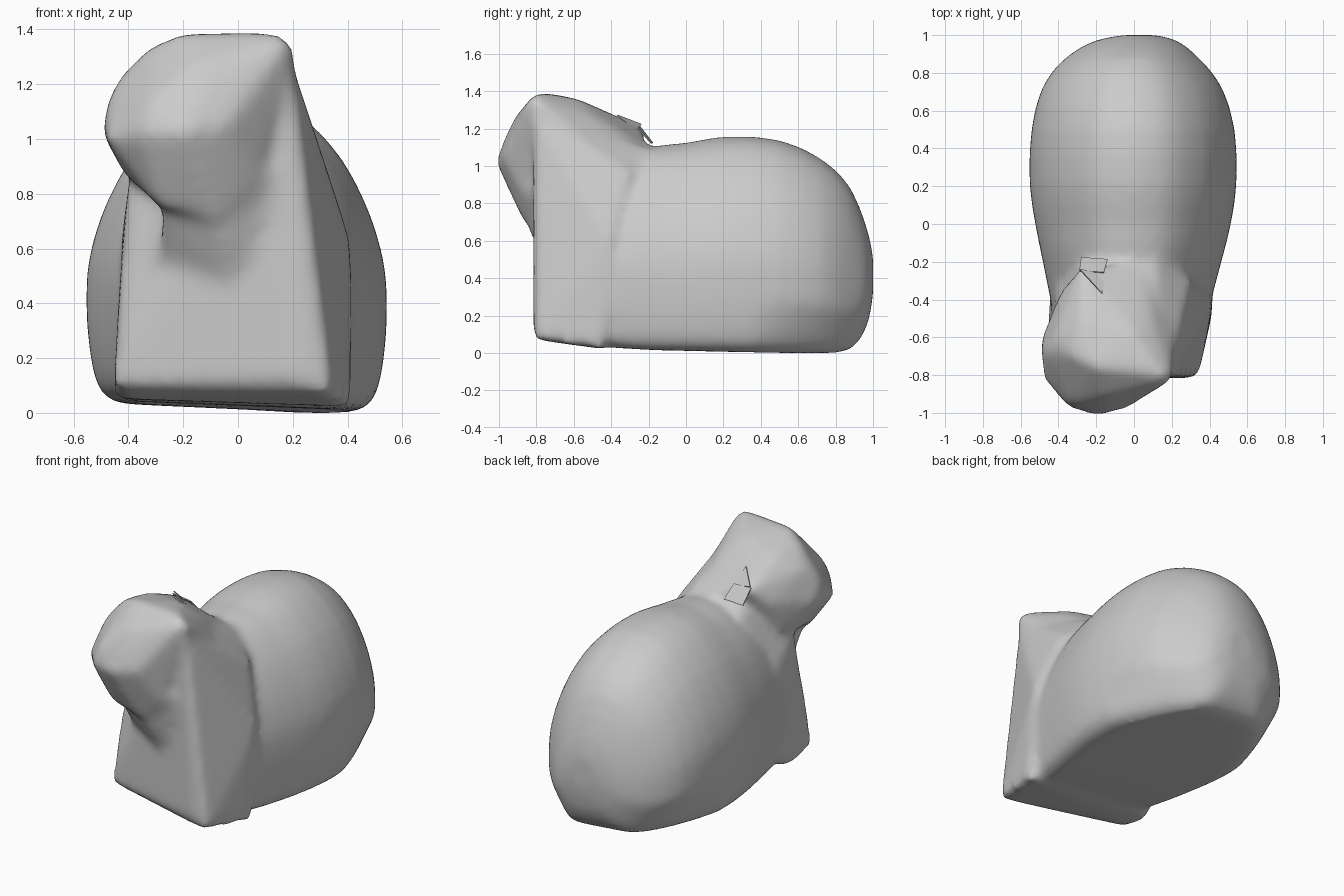
import bpy, bmesh

cube = bpy.data.objects.get("Cube")
if cube:
    bpy.data.objects.remove(cube, do_unlink=True)

grey = bpy.data.materials.new("plain grey")
grey.use_nodes = True
colour = (0.6, 0.6, 0.6, 1)
grey.diffuse_color = colour
grey.node_tree.nodes["Principled BSDF"].inputs["Base Color"].default_value = colour


def finish(bm, name):
    """Turn a bmesh into a grey object in the scene."""
    mesh = bpy.data.meshes.new(name)
    bm.to_mesh(mesh)
    bm.free()
    mesh.materials.append(grey)
    obj = bpy.data.objects.new(name, mesh)
    bpy.context.collection.objects.link(obj)
    return obj


def add_hull(bm, points):
    """Add the closed convex solid around the given points."""
    part = bmesh.new()
    for p in points:
        part.verts.new(p)
    out = bmesh.ops.convex_hull(part, input=part.verts[:])
    loose = {g for g in out["geom_interior"] + out["geom_unused"]
             if isinstance(g, bmesh.types.BMVert)}
    bmesh.ops.delete(part, geom=list(loose), context="VERTS")
    temp = bpy.data.meshes.new("temp")
    part.to_mesh(temp)
    part.free()
    bm.from_mesh(temp)
    bpy.data.meshes.remove(temp)


def refine(rows):
    """Insert a smooth in-between row into every gap."""
    result = [rows[0]]
    for i in range(len(rows) - 1):
        b, c = rows[i], rows[i + 1]
        a, d = rows[max(i - 1, 0)], rows[min(i + 2, len(rows) - 1)]
        result.append(tuple((9 * (q + r) - p - s) / 16
                            for p, q, r, s in zip(a, b, c, d)))
        result.append(c)
    return result


def add_loft(bm, sections, half):
    """Skin egg-shaped sections set along y: (y, left, right, bottom, top)."""
    rings = []
    outline = half + [(-w, h) for w, h in reversed(half[:-1])]
    for y, x0, x1, z0, z1 in sections:
        mid, wide = (x0 + x1) / 2, (x1 - x0) / 2
        # the base narrows towards the rump and leans lower on the +x side
        taper = max(0, y - 0.35) * 0.6
        ring = []
        for w, h in outline:
            x = mid + wide * w * (1 - taper * max(0, 1 - h * 4))
            z = z0 + (z1 - z0) * h - 0.02 * w * (1 - h)
            ring.append(bm.verts.new((x, y, z)))
        rings.append(ring)
    n = len(outline)
    for a, b in zip(rings, rings[1:]):
        for i in range(n):
            j = (i + 1) % n
            bm.faces.new((a[i], a[j], b[j], b[i]))
    bm.faces.new(rings[0])
    bm.faces.new(rings[-1])


bm = bmesh.new()

# Rounded body with a flat base
egg = [(.8, 0), (.9, .03), (.96, .1), (1, .25), (1, .42), (.95, .54),
       (.86, .66), (.7, .8), (.47, .92), (.25, .98), (0, 1)]
body = [
    (-.5, -.42, .38, .05, .98), (-.2, -.48, .46, .03, 1.1),
    (0, -.52, .51, .025, 1.125), (.22, -.55, .54, .02, 1.16),
    (.5, -.54, .53, .015, 1.14), (.73, -.48, .46, .015, 1.035),
    (.88, -.36, .34, .03, .885), (.97, -.21, .23, .16, .66),
    (1, -.06, .12, .32, .52)]
add_loft(bm, refine(body), refine(egg))

# Chest and neck, with a foot corner at +x and a slope up to the ear
add_hull(bm, [
    (-.41, -.54, .05), (-.45, -.63, .1), (-.45, -.63, .18), (-.42, -.53, .42),
    (-.4, -.53, .85), (-.45, -.38, .05), (-.42, -.35, .7), (.34, -.81, .07),
    (.32, -.81, .16), (.22, -.82, .12), (.2, -.79, .5), (.31, -.73, .45),
    (.14, -.81, .85), (.26, -.72, .85), (.19, -.82, 1.3), (.42, -.45, .02),
    (.38, -.62, .3), (.42, -.4, .6), (.3, -.3, .95), (.26, -.42, 1.05),
    (.22, -.62, 1.17), (.1, -.15, 1.08), (-.25, -.2, 1.07)])

# Throat blending the chin into the chest
add_hull(bm, [
    (-.28, -.8, .74), (-.08, -.86, .7), (.12, -.84, .9), (.12, -.76, .55),
    (0, -.74, .42), (-.3, -.6, .45), (-.2, -.5, .85), (.12, -.6, .8)])

# Head turned towards -x, with the raised ear corner at +x
add_hull(bm, [
    (-.5, -.63, 1.03), (-.48, -.82, 1), (-.47, -.68, 1.17), (-.42, -.6, 1.24),
    (-.32, -.7, 1.34), (-.2, -.76, 1.39), (.13, -.79, 1.395),
    (.2, -.83, 1.37), (.21, -.72, 1.2), (0, -.58, 1.36), (.1, -.5, 1.26),
    (-.38, -.34, 1.1), (-.28, -.22, 1.2), (-.28, -.5, 1.32),
    (-.12, -.24, 1.16), (.05, -.2, 1.09), (.22, -.4, 1.04), (-.4, -.42, .9),
    (-.41, -.6, .86), (-.28, -.86, .74), (-.08, -.87, .7), (.06, -.86, .82),
    (-.36, -.97, 1.02), (-.2, -1.02, 1.02), (-.04, -.98, 1.05),
    (-.32, -.95, 1.13), (-.15, -.97, 1.15), (-.15, -.91, 1.27)])

bmesh.ops.recalc_face_normals(bm, faces=bm.faces[:])
figure = finish(bm, "animal_figure")

# Melt the solids into one soft skin
remesh = figure.modifiers.new("Merge", "REMESH")
remesh.mode = "VOXEL"
remesh.voxel_size = 0.025
remesh.use_smooth_shade = True
soften = figure.modifiers.new("Soften", "SMOOTH")
soften.factor = 0.5
soften.iterations = 14

# Small loose flaps behind the head
flaps = {
    "back_flap": [(-.28, -.18, 1.12), (-.14, -.19, 1.12),
                  (-.16, -.26, 1.2), (-.29, -.25, 1.21)],
    "side_flap": [(-.29, -.24, 1.22), (-.15, -.27, 1.18), (-.17, -.37, 1.27)],
}
for name, corners in flaps.items():
    bm = bmesh.new()
    face = bm.faces.new([bm.verts.new(c) for c in corners])
    face.normal_update()
    flap = finish(bm, name)
    plate = flap.modifiers.new("Thickness", "SOLIDIFY")
    plate.thickness = 0.006
